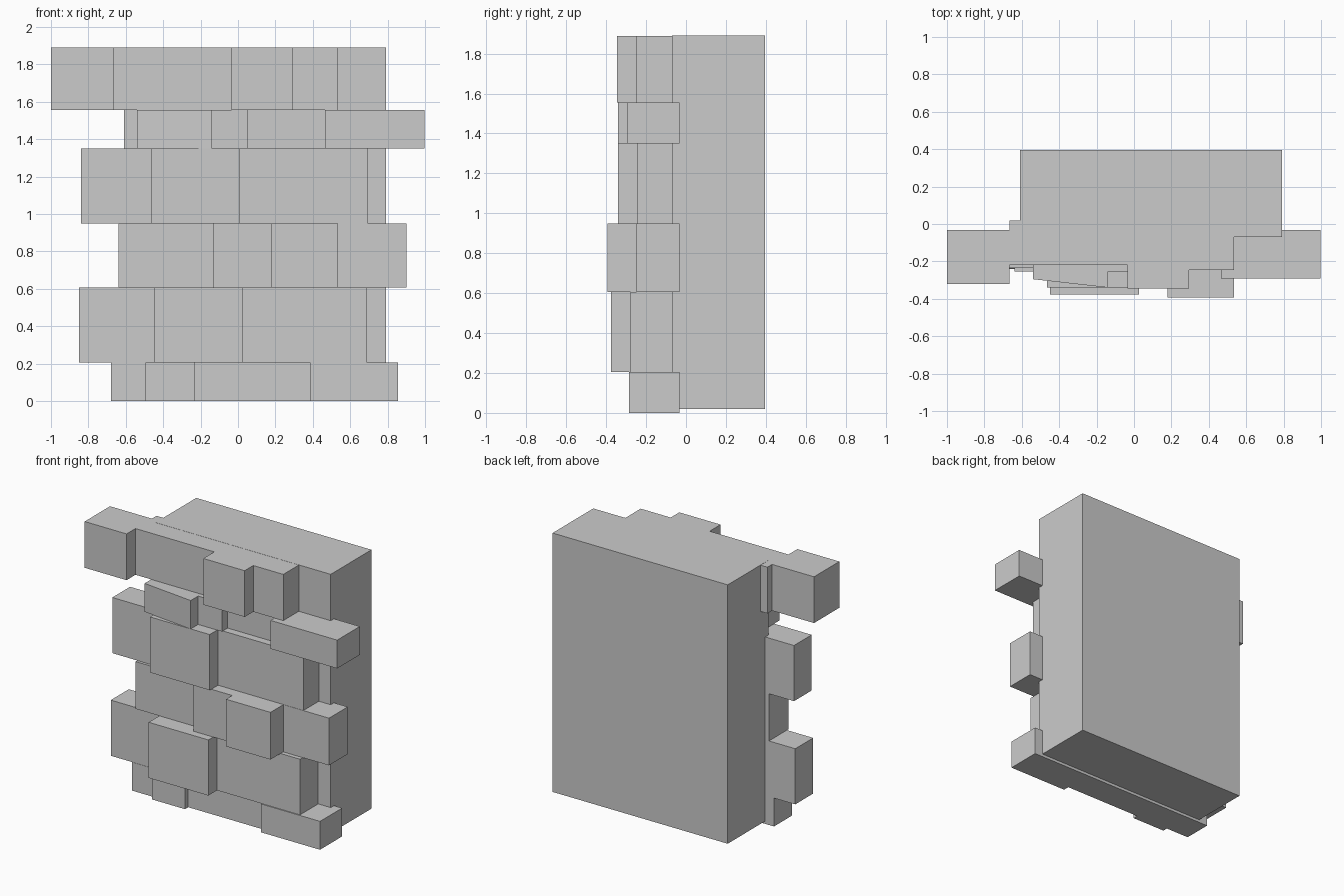
import bpy, bmesh

if "Cube" in bpy.data.objects:
    bpy.data.objects.remove(bpy.data.objects["Cube"])


def block(name, x0, x1, front_left, back, z0, z1, front_right=None):
    """Stone block; its front face may be skewed between two depths."""
    fr = front_left if front_right is None else front_right
    bm = bmesh.new()
    base = bm.faces.new([bm.verts.new(p) for p in (
        (x0, front_left, z0), (x1, fr, z0), (x1, back, z0), (x0, back, z0))])
    ext = bmesh.ops.extrude_face_region(bm, geom=[base], use_keep_orig=True)
    for v in ext["geom"]:
        if isinstance(v, bmesh.types.BMVert):
            v.co.z = z1
    bmesh.ops.recalc_face_normals(bm, faces=bm.faces)
    mesh = bpy.data.meshes.new(name)
    bm.to_mesh(mesh)
    bm.free()
    ob = bpy.data.objects.new(name, mesh)
    bpy.context.collection.objects.link(ob)
    return ob


# Solid core behind the facing stones
block("wall_core", -0.61, 0.79, -0.07, 0.395, 0.02, 1.89)

# Courses, bottom to top: (z0, z1, [(x0, x1, front y, back y, optional right front y)])
B = -0.033
courses = [
    (0.0, 0.205, [(-0.68, -0.495, -0.24, B), (-0.495, -0.23, -0.277, B),
                  (-0.23, 0.385, -0.24, B), (0.385, 0.855, -0.285, B)]),
    (0.205, 0.607, [(-0.85, -0.45, -0.238, B), (-0.45, 0.027, -0.377, B),
                    (0.027, 0.69, -0.278, B)]),
    (0.607, 0.948, [(-0.64, -0.13, -0.255, B), (-0.13, 0.18, -0.322, B),
                    (0.18, 0.535, -0.393, B), (0.535, 0.9, -0.247, B)]),
    (0.948, 1.35, [(-0.84, -0.465, -0.235, B), (-0.465, 0.012, -0.34, B),
                   (0.012, 0.695, -0.245, B)]),
    (1.35, 1.555, [(-0.54, -0.14, -0.295, B, -0.34), (-0.14, 0.05, -0.255, B),
                   (0.05, 0.465, -0.19, B), (0.465, 0.997, -0.292, B)]),
    (1.555, 1.889, [(-1.0, -0.665, -0.322, B), (-0.665, -0.035, -0.22, 0.02),
                    (-0.035, 0.295, -0.345, B), (0.295, 0.535, -0.247, B)]),
]
for r, (z0, z1, stones) in enumerate(courses, 1):
    for i, s in enumerate(stones, 1):
        block(f"stone_course{r}_{i}", s[0], s[1], s[2], s[3], z0, z1,
              s[4] if len(s) > 4 else None)
